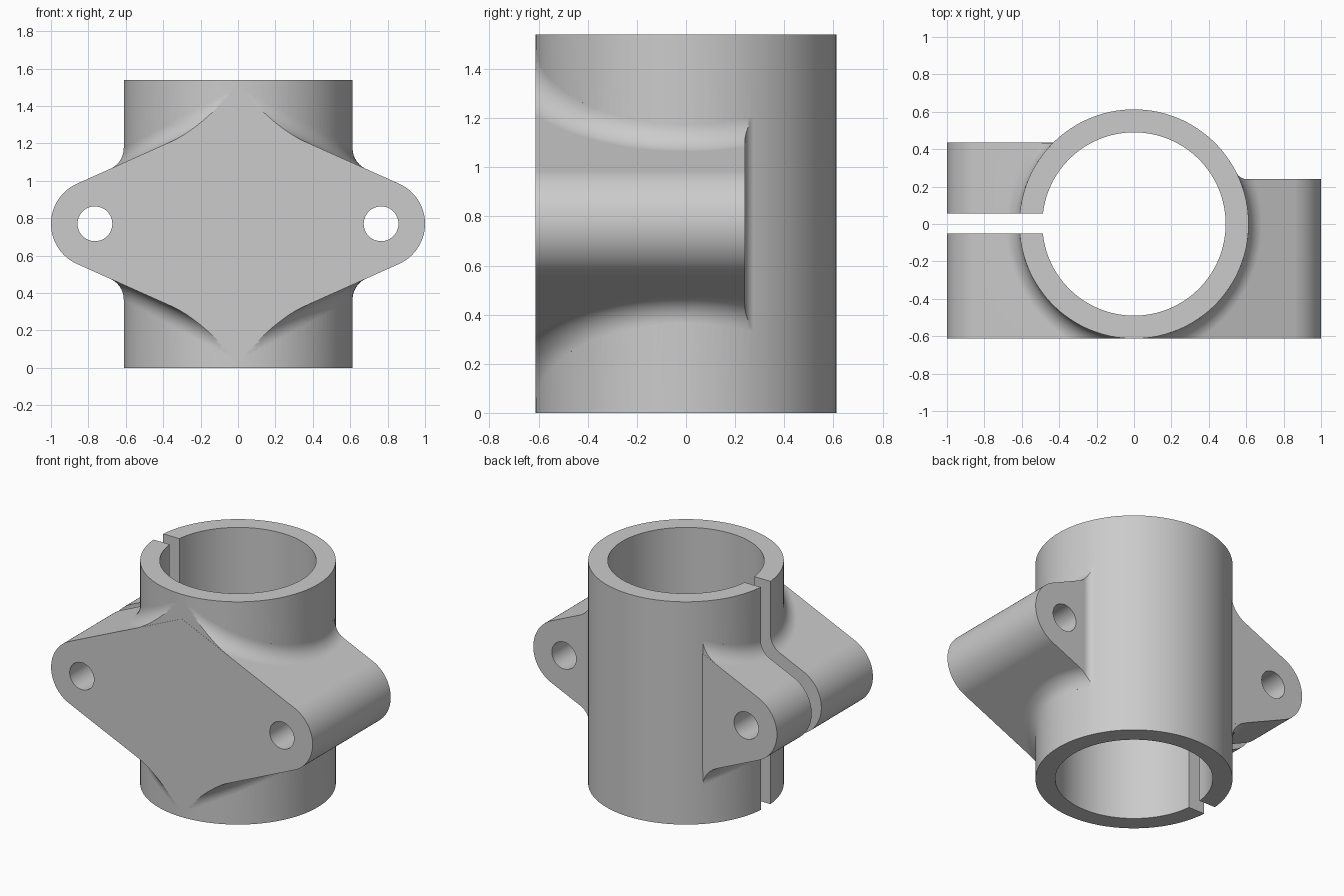
import bpy, bmesh, math
from mathutils import Vector

cube = bpy.data.objects.get("Cube")
if cube:
    bpy.data.objects.remove(cube, do_unlink=True)

# Main dimensions
R, BORE, H = 0.613, 0.49, 1.54
MID, PEAK = H / 2, 0.6               # flange centre height and half height
END_X, END_R, HOLE_R = 0.765, 0.235, 0.093
FRONT, BACK_L, BACK_R = -0.6135, 0.24, 0.435
EDGE_R, BACK_FILLET = 0.12, 0.06
SLOPE = math.atan2(PEAK, END_X) - math.asin(END_R / math.hypot(PEAK, END_X))
NORMAL = Vector((math.sin(SLOPE), 0, math.cos(SLOPE)))

metal = bpy.data.materials.new("grey metal")
metal.use_nodes = True
metal.diffuse_color = (0.6, 0.6, 0.6, 1)
metal.node_tree.nodes["Principled BSDF"].inputs["Base Color"].default_value = (0.6, 0.6, 0.6, 1)


def finish(bm, name):
    bmesh.ops.recalc_face_normals(bm, faces=bm.faces)
    mesh = bpy.data.meshes.new(name)
    bm.to_mesh(mesh)
    bm.free()
    obj = bpy.data.objects.new(name, mesh)
    bpy.context.collection.objects.link(obj)
    mesh.materials.append(metal)
    return obj


def prism(name, points, direction):
    """Extrude a planar outline along a vector."""
    bm = bmesh.new()
    face = bm.faces.new([bm.verts.new(p) for p in points])
    ext = bmesh.ops.extrude_face_region(bm, geom=[face])["geom"]
    verts = [v for v in ext if isinstance(v, bmesh.types.BMVert)]
    bmesh.ops.translate(bm, verts=verts, vec=direction)
    return finish(bm, name)


def circle(cx, cy, r, n):
    return [(cx + r * math.sin(math.tau * i / n), cy - r * math.cos(math.tau * i / n))
            for i in range(n)]


def combine(base, tool, operation):
    mod = base.modifiers.new("combine", "BOOLEAN")
    mod.operation, mod.solver, mod.object = operation, "EXACT", tool
    bpy.ops.object.select_all(action="DESELECT")
    base.select_set(True)
    bpy.context.view_layer.objects.active = base
    bpy.ops.object.modifier_apply(modifier=mod.name)
    bpy.data.objects.remove(tool, do_unlink=True)


def half_flange(name, side, back):
    """Pointed half plate with a round end."""
    pts = [(0, FRONT, MID + PEAK)]
    sweep = math.pi / 2 - SLOPE
    for i in range(33):
        a = sweep - 2 * sweep * i / 32
        pts.append((side * (END_X + END_R * math.cos(a)), FRONT, MID + END_R * math.sin(a)))
    pts.append((0, FRONT, MID - PEAK))
    return prism(name, pts, (0, back - FRONT, 0))


def edge_fillet(name, side, up, back):
    """Rolling-ball blend between the tube and a sloping flange edge."""
    bm = bmesh.new()
    rings, steps = [], 72
    for i in range(steps + 1):
        a = math.radians(-95 + 155 * i / steps)
        out = Vector((math.cos(a), math.sin(a), 0))
        c = out * (R + EDGE_R)
        c.z = PEAK - c.x * math.tan(SLOPE) + EDGE_R / math.cos(SLOPE)
        arc = [c - EDGE_R * out.slerp(NORMAL, t / 12) for t in range(13)]
        inner = out * (R - 0.06)
        low = Vector((inner.x, inner.y, PEAK - inner.x * math.tan(SLOPE) - 0.08))
        inner.z = c.z
        ring = arc + [arc[-1] - 0.08 * NORMAL, low, inner]
        rings.append([bm.verts.new(p) for p in ring])
    n = len(rings[0])
    for a, b in zip(rings, rings[1:]):
        for j in range(n):
            k = (j + 1) % n
            bm.faces.new((a[j], a[k], b[k], b[j]))
    bm.faces.new(rings[0])
    bm.faces.new(rings[-1])
    bmesh.ops.triangulate(bm, faces=bm.faces)
    # Trim to the thickness of the flange and to its own half
    for co, no in (((0, FRONT + 0.001, 0), (0, -1, 0)), ((0, back - 0.001, 0), (0, 1, 0)),
                   ((-0.002, 0, 0), (-1, 0, 0))):
        bmesh.ops.bisect_plane(bm, geom=bm.verts[:] + bm.edges[:] + bm.faces[:],
                               plane_co=co, plane_no=no, clear_outer=True)
        rim = [e for e in bm.edges if e.is_boundary]
        bmesh.ops.holes_fill(bm, edges=rim, sides=0)
    for v in bm.verts:
        v.co = (side * v.co.x, v.co.y, MID + up * v.co.z)
    return finish(bm, name)


# Tube
clamp = prism("clamp_body", [(x, y, 0) for x, y in circle(0, 0, R, 128)], (0, 0, H))

# Flange halves with blended edges
for label, side, back in (("left", 1, BACK_L + BACK_FILLET), ("right", -1, BACK_R)):
    half = half_flange(label + "_flange", side, back)
    for up in (1, -1):
        combine(half, edge_fillet(label + "_edge_fillet", side, up, back), "UNION")
    if side == 1:
        # Trim the left back face, leaving a small blend against the tube
        cy = BACK_L + BACK_FILLET
        cx = math.sqrt((R + BACK_FILLET) ** 2 - cy ** 2)
        end = math.pi + math.atan2(cy, cx)
        pts = [(1.2, BACK_L, -0.1)]
        for i in range(11):
            a = 1.5 * math.pi + (end - 1.5 * math.pi) * i / 10
            pts.append((cx + BACK_FILLET * math.cos(a), cy + BACK_FILLET * math.sin(a), -0.1))
        pts += [(-0.1, pts[-1][1], -0.1), (-0.1, 0.7, -0.1), (1.2, 0.7, -0.1)]
        combine(half, prism("back_trim", pts, (0, 0, 2)), "DIFFERENCE")
    combine(clamp, half, "UNION")

# Bore, bolt holes and clamping slot
combine(clamp, prism("bore", [(x, y, -0.1) for x, y in circle(0, 0, BORE, 128)],
                     (0, 0, 2)), "DIFFERENCE")
for side in (1, -1):
    pts = [(x, -1, z) for x, z in circle(side * END_X, MID, HOLE_R, 48)]
    combine(clamp, prism("bolt_hole", pts, (0, 2, 0)), "DIFFERENCE")
slot = [(-1.1, -0.05, -0.1), (-0.3, -0.05, -0.1), (-0.3, 0.055, -0.1), (-1.1, 0.055, -0.1)]
combine(clamp, prism("slot", slot, (0, 0, 2)), "DIFFERENCE")

# Smooth curved surfaces, crisp edges
bm = bmesh.new()
bm.from_mesh(clamp.data)
bmesh.ops.remove_doubles(bm, verts=bm.verts, dist=0.0001)
bm.to_mesh(clamp.data)
bm.free()
bpy.ops.object.select_all(action="DESELECT")
clamp.select_set(True)
bpy.context.view_layer.objects.active = clamp
bpy.ops.object.shade_smooth_by_angle(angle=math.radians(25))
weighted = clamp.modifiers.new("even shading", "WEIGHTED_NORMAL")
weighted.keep_sharp = True
